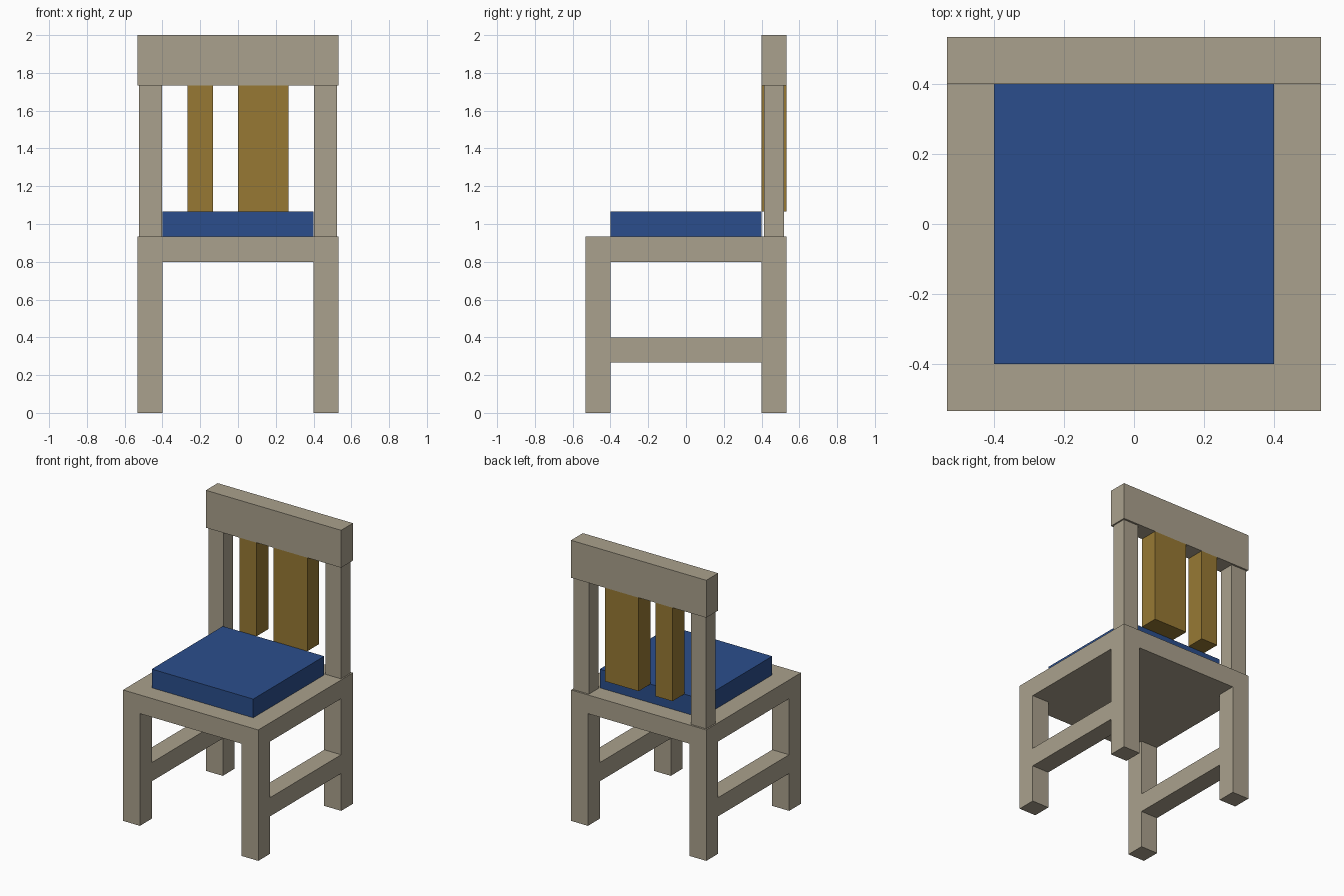
import bpy, bmesh

if "Cube" in bpy.data.objects:
    bpy.data.objects.remove(bpy.data.objects["Cube"])


def material(name, rgb):
    m = bpy.data.materials.new(name)
    m.diffuse_color = (*rgb, 1.0)
    m.use_nodes = True
    m.node_tree.nodes["Principled BSDF"].inputs["Base Color"].default_value = m.diffuse_color
    return m


TAN = material("tan wood", (0.402, 0.356, 0.266))
BLUE = material("blue fabric", (0.024, 0.076, 0.262))
GOLD = material("golden wood", (0.309, 0.191, 0.034))

U = 1 / 15          # grid module of the design
H = 8 * U           # half width of the chair
IN = 6 * U          # inner edge of the legs


def box(name, x, y, z, mat):
    """Axis-aligned box from (min, max) ranges."""
    bm = bmesh.new()
    bmesh.ops.create_cube(bm, size=1)
    for v in bm.verts:
        v.co = [(r[0] + r[1]) / 2 + c * (r[1] - r[0]) for c, r in zip(v.co, (x, y, z))]
    mesh = bpy.data.meshes.new(name)
    bm.to_mesh(mesh)
    bm.free()
    mesh.materials.append(mat)
    ob = bpy.data.objects.new(name, mesh)
    bpy.context.collection.objects.link(ob)
    return ob


# seat and cushion
box("seat", (-H, H), (-H, H), (12 * U, 14 * U), TAN)
box("cushion", (-IN, IN), (-IN, IN), (14 * U, 16 * U), BLUE)

# legs, side stretchers and back posts, mirrored left and right
for side, s in (("left", -1), ("right", 1)):
    xr = tuple(sorted((s * IN, s * H)))
    box(f"front_leg_{side}", xr, (-H, -IN), (0, 12 * U), TAN)
    box(f"back_leg_{side}", xr, (IN, H), (0, 12 * U), TAN)
    box(f"side_stretcher_{side}", xr, (-IN, IN), (4 * U, 6 * U), TAN)
    post_x = tuple(sorted((s * 0.402, s * 0.523)))
    box(f"back_post_{side}", post_x, (0.413, 0.52), (14 * U, 26 * U), TAN)

# top rail of the backrest
box("top_rail", (-H, H), (IN, H), (26 * U, 30 * U), TAN)

# hanging slats, one narrow and one wide
box("narrow_slat", (-4 * U, -2 * U), (IN, H), (16 * U, 26 * U), GOLD)
box("wide_slat", (0, 4 * U), (IN, H), (16 * U, 26 * U), GOLD)
